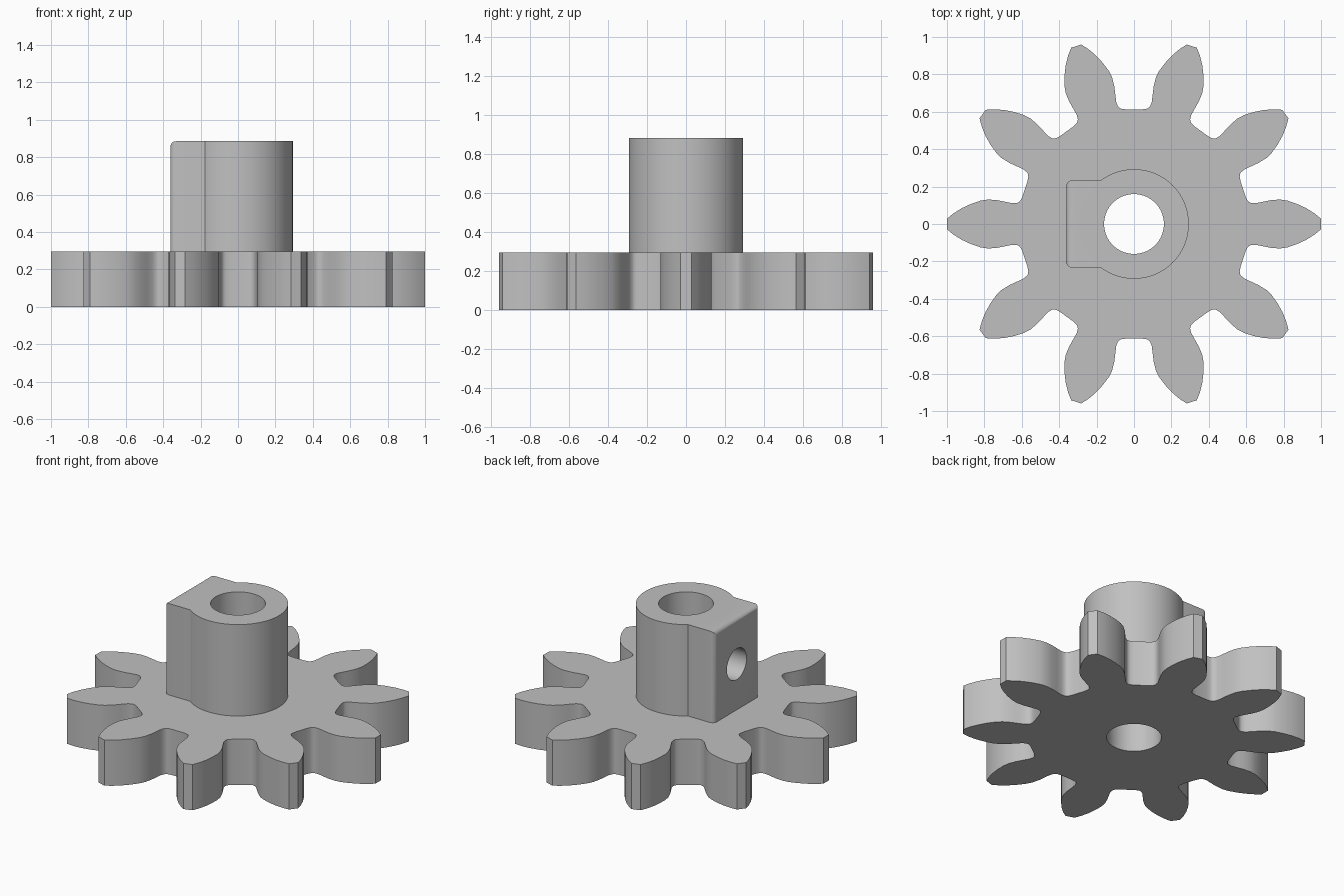
import bpy, bmesh, math
from mathutils import Matrix, Vector

cube = bpy.data.objects.get("Cube")
if cube:
    bpy.data.objects.remove(cube, do_unlink=True)

TEETH = 10
WHEEL_TOP, HUB_TOP = 0.295, 0.885
HUB_R, BORE_R, SCREW_R = 0.293, 0.16, 0.1
PAD_X, PAD_HALF = -0.362, 0.233

grey = bpy.data.materials.new("plain grey")
grey.use_nodes = True
colour = (0.53, 0.53, 0.53, 1)
grey.diffuse_color = colour
grey.node_tree.nodes["Principled BSDF"].inputs["Base Color"].default_value = colour


def to_object(name, bm):
    bmesh.ops.recalc_face_normals(bm, faces=bm.faces)
    mesh = bpy.data.meshes.new(name)
    bm.to_mesh(mesh)
    bm.free()
    mesh.materials.append(grey)
    obj = bpy.data.objects.new(name, mesh)
    bpy.context.collection.objects.link(obj)
    return obj


def cylinder(name, radius, depth, matrix, sides=64):
    bm = bmesh.new()
    bmesh.ops.create_cone(bm, cap_ends=True, segments=sides, radius1=radius,
                          radius2=radius, depth=depth, matrix=matrix)
    return to_object(name, bm)


def combine(target, other, operation):
    mod = target.modifiers.new(operation.lower(), "BOOLEAN")
    mod.operation, mod.object, mod.solver = operation, other, "EXACT"
    bpy.context.view_layer.objects.active = target
    bpy.ops.object.modifier_apply(modifier=mod.name)
    bpy.data.objects.remove(other, do_unlink=True)


# Toothed wheel: half a tooth from root to tip, mirrored and repeated
half = [(0.595, 0.151), (0.605, 0.129), (0.613, 0.119), (0.624, 0.113),
        (0.648, 0.111), (0.69, 0.119), (0.73, 0.127), (0.78, 0.131),
        (0.82, 0.125), (0.87, 0.108), (0.92, 0.085), (0.965, 0.057), (1.0, 0.028)]
tooth = [(x, -y) for x, y in half] + half[::-1]
bm = bmesh.new()
ring = []
for i in range(TEETH):
    turn = Matrix.Rotation(i * math.tau / TEETH, 4, "Z")
    ring += [bm.verts.new(turn @ Vector((x, y, 0))) for x, y in tooth]
base = bm.faces.new(ring)
top = bmesh.ops.extrude_face_region(bm, geom=[base])["geom"]
bmesh.ops.translate(bm, vec=(0, 0, WHEEL_TOP),
                    verts=[v for v in top if isinstance(v, bmesh.types.BMVert)])
gear = to_object("gear_with_hub", bm)

# Hub, sunk into the wheel
sunk = 0.1
hub = cylinder("hub", HUB_R, HUB_TOP - sunk,
               Matrix.Translation((0, 0, (HUB_TOP + sunk) / 2)), 96)

# Flat pad on the hub, rounded around its outer face
bm = bmesh.new()
size = (-PAD_X, PAD_HALF * 2, HUB_TOP - sunk - 0.05)
bmesh.ops.create_cube(bm, size=1, matrix=Matrix.Translation(
    (PAD_X / 2, 0, HUB_TOP - size[2] / 2)) @ Matrix.Diagonal((*size, 1)))
edges = [e for e in bm.edges
         if all(v.co.x < PAD_X / 2 for v in e.verts)
         and any(v.co.z > WHEEL_TOP for v in e.verts)]
bmesh.ops.bevel(bm, geom=edges, offset=0.03, segments=5, profile=0.5, affect="EDGES")
pad = to_object("pad", bm)
combine(hub, pad, "UNION")
combine(gear, hub, "UNION")

# Shaft bore and the side screw hole that meets it
combine(gear, cylinder("bore", BORE_R, 3, Matrix.Identity(4)), "DIFFERENCE")
side = Matrix.Translation((-0.3, 0, (WHEEL_TOP + HUB_TOP) / 2)) @ \
    Matrix.Rotation(math.pi / 2, 4, "Y")
combine(gear, cylinder("screw_hole", SCREW_R, 0.6, side, 48), "DIFFERENCE")

# Smooth curves, crisp edges
bpy.ops.object.select_all(action="DESELECT")
gear.select_set(True)
bpy.context.view_layer.objects.active = gear
bpy.ops.object.shade_smooth_by_angle(angle=math.radians(32))
